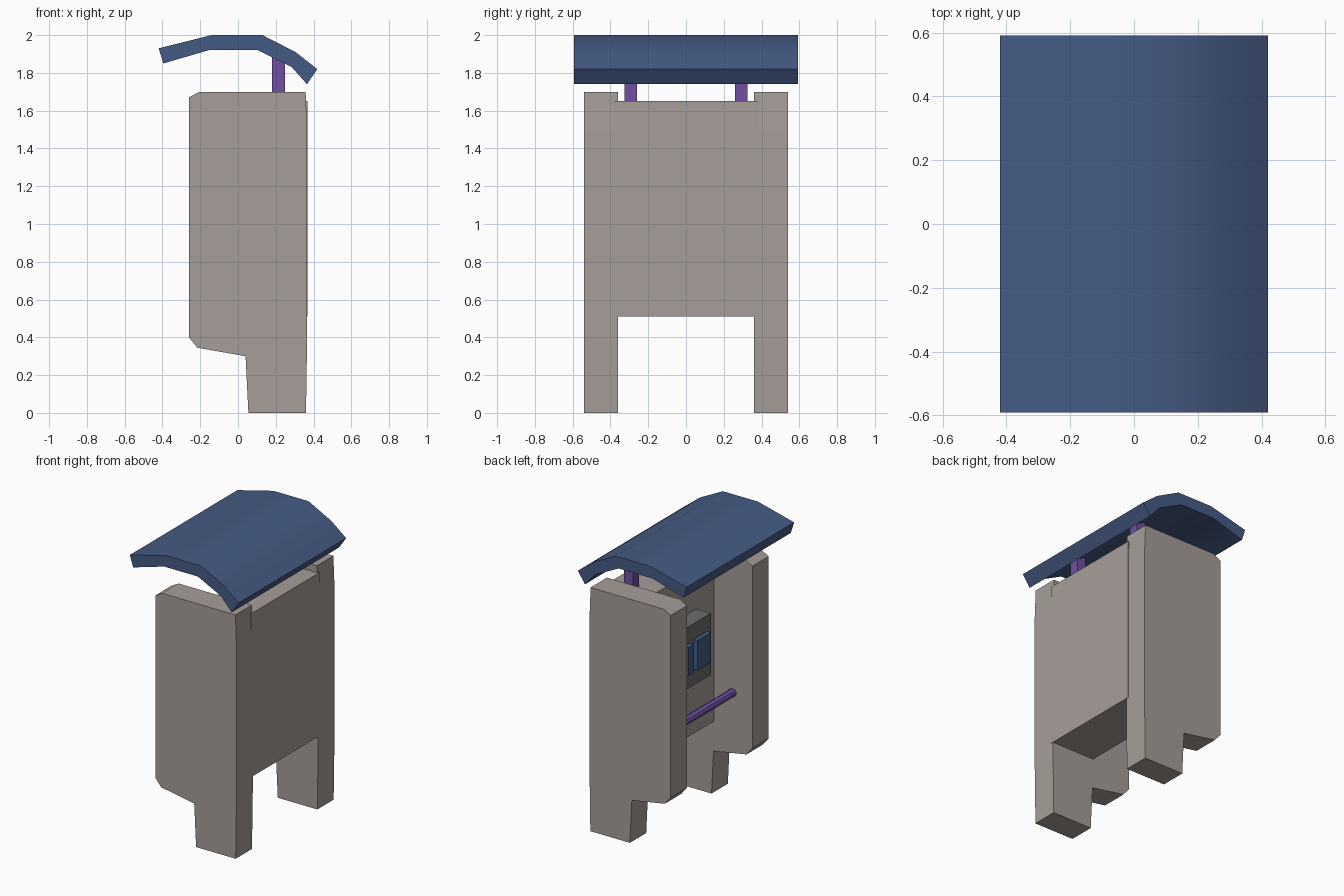
import bpy, bmesh, math
from mathutils import Matrix

if "Cube" in bpy.data.objects:
    bpy.data.objects.remove(bpy.data.objects["Cube"])


def material(name, rgb):
    m = bpy.data.materials.new(name)
    m.diffuse_color = (*rgb, 1)
    m.use_nodes = True
    m.node_tree.nodes["Principled BSDF"].inputs["Base Color"].default_value = m.diffuse_color
    return m


STONE = material("warm grey", (0.38, 0.34, 0.315))
BLUE = material("slate blue", (0.06, 0.105, 0.23))
PURPLE = material("purple", (0.16, 0.08, 0.36))
DARK = material("dark grey", (0.15, 0.15, 0.145))


def finish(name, bm, mat):
    bmesh.ops.recalc_face_normals(bm, faces=bm.faces)
    me = bpy.data.meshes.new(name)
    bm.to_mesh(me)
    bm.free()
    me.materials.append(mat)
    ob = bpy.data.objects.new(name, me)
    bpy.context.collection.objects.link(ob)
    return ob


def smooth(ob):
    bpy.ops.object.select_all(action='DESELECT')
    ob.select_set(True)
    bpy.context.view_layer.objects.active = ob
    bpy.ops.object.shade_smooth_by_angle(angle=math.radians(32))


def extrude_profile(name, pts, y0, y1, mat):
    """Extrude an xz outline along y."""
    bm = bmesh.new()
    face = bm.faces.new([bm.verts.new((x, y0, z)) for x, z in pts])
    new = bmesh.ops.extrude_face_region(bm, geom=[face])["geom"]
    bmesh.ops.translate(bm, vec=(0, y1 - y0, 0),
                        verts=[v for v in new if isinstance(v, bmesh.types.BMVert)])
    return finish(name, bm, mat)


def box(name, x, y, z, mat):
    return extrude_profile(name, [(x[0], z[0]), (x[1], z[0]), (x[1], z[1]), (x[0], z[1])],
                           y[0], y[1], mat)


# Side walls with a rear foot, and roof posts
wall = [(0.055, 0), (0.36, 0), (0.366, 0.4), (0.366, 1.5), (0.358, 1.7), (-0.205, 1.7),
        (-0.26, 1.67), (-0.26, 0.4), (-0.215, 0.345), (0.04, 0.30)]
for side, s in (("front", -1), ("back", 1)):
    extrude_profile(side + "_side_wall", wall, s * 0.36, s * 0.54, STONE)
    box(side + "_roof_post", (0.18, 0.25), (s * 0.26, s * 0.325), (1.6, 1.89), PURPLE)

# Thick panel between the walls
box("rear_panel", (0.035, 0.368), (-0.38, 0.38), (0.51, 1.65), STONE)

# Curved roof
roof = extrude_profile("roof", [
    (-0.42, 1.93), (-0.14, 2.0), (0.13, 2.0), (0.305, 1.91), (0.42, 1.82),
    (0.365, 1.74), (0.285, 1.83), (0.105, 1.92), (-0.155, 1.92), (-0.395, 1.85)],
    -0.592, 0.592, BLUE)
smooth(roof)

# Telephone unit with its face plate and handset
box("telephone_body", (-0.08, 0.05), (-0.16, 0.16), (0.94, 1.37), DARK)
box("telephone_plate", (-0.11, -0.07), (-0.12, 0.03), (1.05, 1.26), BLUE)
box("telephone_handset", (-0.11, -0.07), (0.07, 0.13), (1.05, 1.25), BLUE)

# Hand rail between the walls
bm = bmesh.new()
bmesh.ops.create_cone(bm, cap_ends=True, segments=8, radius1=0.028, radius2=0.028, depth=0.74,
                      matrix=Matrix.Translation((-0.11, 0, 0.75)) @ Matrix.Rotation(math.pi / 2, 4, 'X'))
finish("hand_rail", bm, PURPLE)
